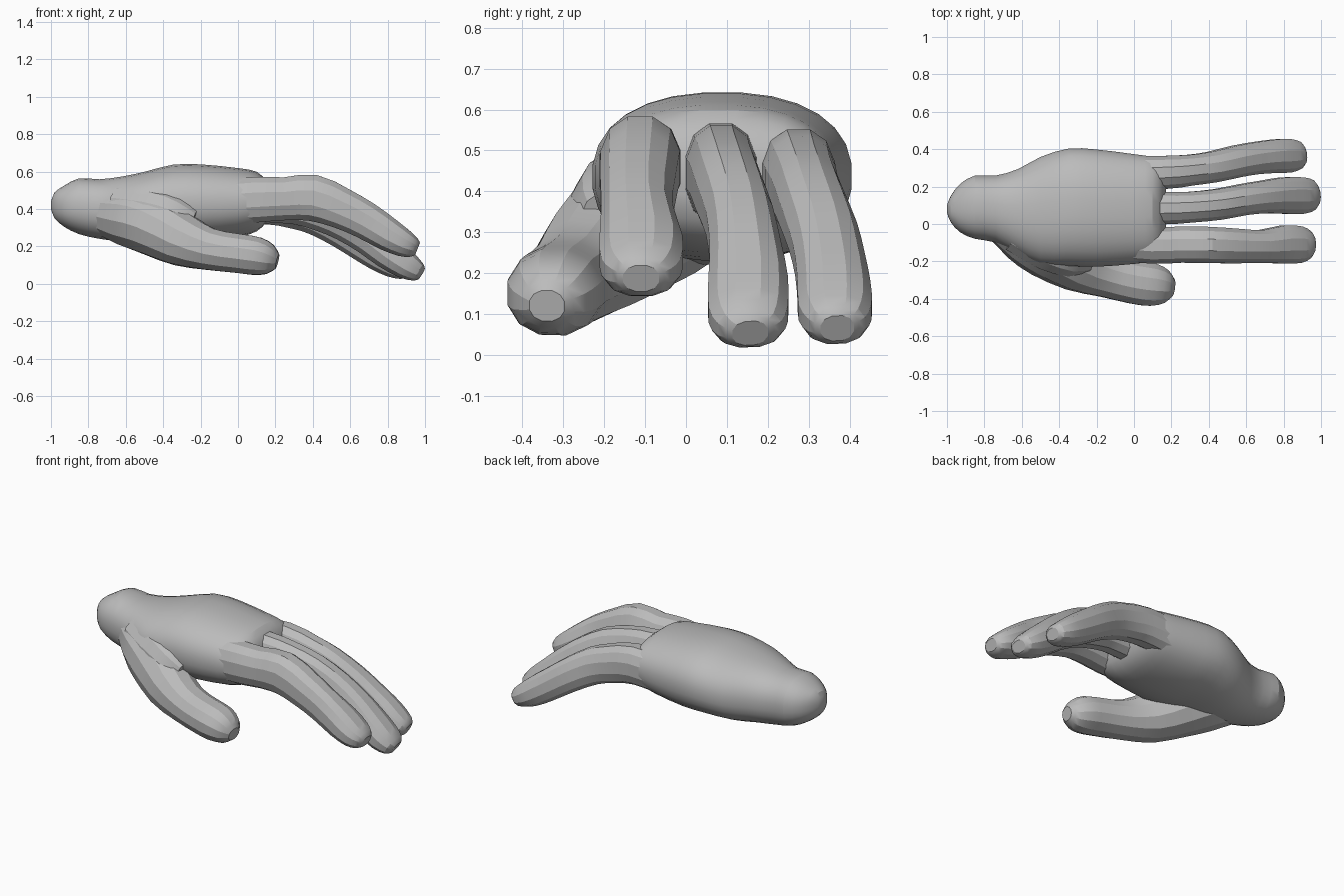
import bpy, bmesh, math
from mathutils import Vector

cube = bpy.data.objects.get("Cube")
if cube:
    bpy.data.objects.remove(cube, do_unlink=True)

skin = bpy.data.materials.new("grey skin")
skin.use_nodes = True
GREY = (0.5, 0.5, 0.5, 1)
skin.diffuse_color = GREY
skin.node_tree.nodes["Principled BSDF"].inputs["Base Color"].default_value = GREY


def resample(rows, steps):
    """Smooth interpolation through rows of (x, y, z, half_width, half_height)."""
    out = []
    for i in range(len(rows) - 1):
        a, b, c, d = (rows[min(max(i + k, 0), len(rows) - 1)] for k in (-1, 0, 1, 2))
        for s in range(steps):
            t = s / steps
            out.append([q + 0.5 * t * (r - p + t * (2*p - 5*q + 4*r - w + t * (3*(q - r) + w - p)))
                        for p, q, r, w in zip(a, b, c, d)])
    return out + [list(rows[-1])]


def loft(name, rows, sides=12, steps=2, power=2.3, upright=False):
    """Skin rounded sections along a path; upright keeps them facing along x."""
    rows = resample(rows, steps)
    centres = [Vector(r[:3]) for r in rows]
    bm = bmesh.new()
    rings = []
    for i, row in enumerate(rows):
        along = Vector((1, 0, 0))
        if not upright:
            along = (centres[min(i + 1, len(rows) - 1)] - centres[max(i - 1, 0)]).normalized()
        side = Vector((0, 1, 0))
        side = (side - along * side.dot(along)).normalized()
        up = along.cross(side)
        ring = []
        for k in range(sides):
            a = 2 * math.pi * (k + 0.5) / sides
            c, s = math.cos(a), math.sin(a)
            u = math.copysign(abs(c) ** (2 / power), c) * row[3]
            v = math.copysign(abs(s) ** (2 / power), s) * row[4]
            ring.append(bm.verts.new(centres[i] + side * u + up * v))
        rings.append(ring)
    for r0, r1 in zip(rings, rings[1:]):
        for k in range(sides):
            n = (k + 1) % sides
            bm.faces.new((r0[k], r0[n], r1[n], r1[k]))
    bm.faces.new(rings[0][::-1])
    bm.faces.new(rings[-1])
    bmesh.ops.recalc_face_normals(bm, faces=bm.faces)
    mesh = bpy.data.meshes.new(name)
    bm.to_mesh(mesh)
    bm.free()
    mesh.materials.append(skin)
    obj = bpy.data.objects.new(name, mesh)
    bpy.context.collection.objects.link(obj)
    bpy.ops.object.select_all(action='DESELECT')
    obj.select_set(True)
    bpy.context.view_layer.objects.active = obj
    bpy.ops.object.shade_smooth_by_angle(angle=math.radians(20))
    return obj


# Rounded wrist stump, palm and knuckles
loft("palm", [
    (-1.0, .08, .42, .02, .02), (-.98, .08, .42, .07, .07), (-.93, .085, .415, .13, .11),
    (-.85, .09, .415, .17, .15), (-.74, .08, .40, .18, .16), (-.62, .065, .40, .23, .175),
    (-.5, .07, .41, .29, .19), (-.35, .09, .435, .315, .203), (-.2, .085, .435, .315, .205),
    (0, .08, .435, .295, .185), (.1, .08, .44, .28, .16), (.15, .08, .44, .26, .11),
    (.17, .08, .44, .22, .05)], sides=28, upright=True)

# Three curved fingers
loft("index_finger", [
    (-.2, -.09, .43, .10, .12), (.1, -.115, .45, .10, .125), (.25, -.11, .455, .10, .118),
    (.4, -.112, .46, .10, .128), (.55, -.118, .405, .095, .113), (.68, -.12, .34, .09, .103),
    (.8, -.11, .265, .105, .092), (.89, -.11, .215, .10, .075), (.94, -.11, .195, .075, .055),
    (.96, -.11, .187, .045, .035)])
loft("middle_finger", [
    (-.1, .09, .44, .09, .12), (.15, .085, .445, .09, .125), (.3, .09, .435, .085, .118),
    (.45, .105, .395, .085, .118), (.58, .13, .33, .085, .108), (.7, .145, .25, .09, .10),
    (.8, .152, .17, .10, .093), (.9, .152, .10, .10, .078), (.96, .155, .065, .08, .055),
    (.98, .157, .053, .045, .035)])
loft("outer_finger", [
    (-.1, .275, .42, .09, .12), (.15, .275, .435, .092, .12), (.3, .288, .405, .085, .113),
    (.42, .305, .365, .085, .108), (.55, .335, .29, .087, .10), (.65, .352, .222, .088, .094),
    (.75, .362, .155, .092, .088), (.83, .365, .105, .092, .075), (.89, .368, .075, .072, .055),
    (.91, .37, .065, .042, .035)])

# Thumb with its fleshy base sunk in the palm
loft("thumb", [
    (-.72, .03, .39, .12, .13), (-.58, -.04, .36, .17, .165), (-.45, -.13, .31, .17, .165),
    (-.3, -.225, .235, .14, .145), (-.15, -.275, .185, .12, .115), (0, -.31, .163, .12, .108),
    (.1, -.325, .148, .117, .105), (.17, -.335, .13, .09, .082), (.21, -.34, .12, .045, .04)],
    power=2.1)

# Skin web between thumb and palm
loft("thumb_web", [
    (-.62, -.02, .42, .14, .12), (-.45, -.12, .39, .14, .13), (-.33, -.18, .35, .11, .12),
    (-.24, -.2, .32, .06, .08)], power=2)
